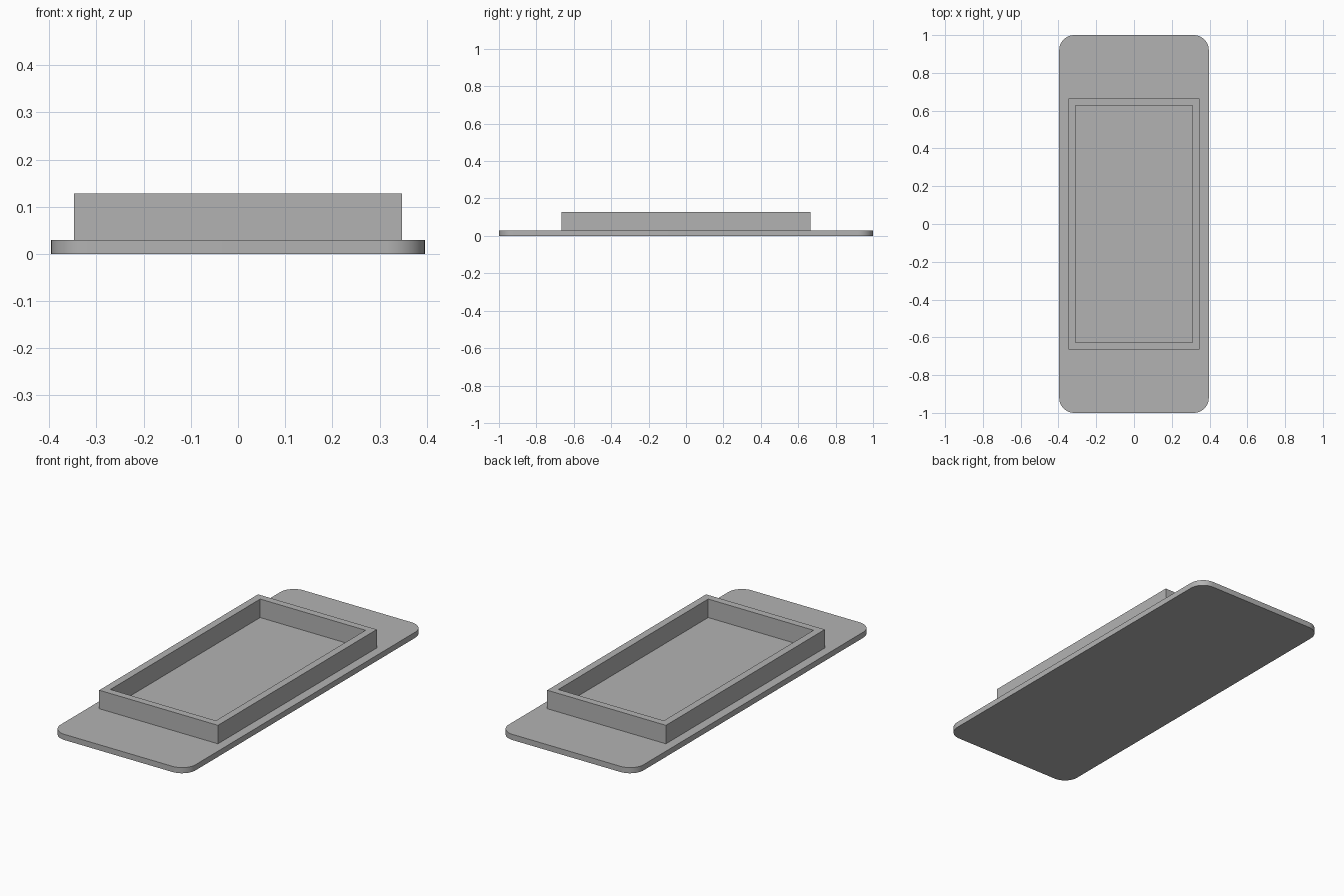
import bpy
import bmesh
import math

cube = bpy.data.objects.get("Cube")
if cube:
    bpy.data.objects.remove(cube, do_unlink=True)

grey = bpy.data.materials.new("plain grey")
grey.use_nodes = True
grey.diffuse_color = (0.45, 0.45, 0.45, 1)
grey.node_tree.nodes["Principled BSDF"].inputs["Base Color"].default_value = grey.diffuse_color

BASE_TOP = 0.03
RIM_TOP = 0.128


def add_object(name, bm):
    bmesh.ops.recalc_face_normals(bm, faces=bm.faces)
    mesh = bpy.data.meshes.new(name)
    bm.to_mesh(mesh)
    bm.free()
    mesh.materials.append(grey)
    obj = bpy.data.objects.new(name, mesh)
    bpy.context.collection.objects.link(obj)
    return obj


def rounded_rectangle(half_x, half_y, radius, steps):
    points = []
    for corner, (sx, sy) in enumerate([(1, 1), (-1, 1), (-1, -1), (1, -1)]):
        for i in range(steps + 1):
            a = math.pi / 2 * (corner + i / steps)
            points.append((sx * (half_x - radius) + radius * math.cos(a),
                           sy * (half_y - radius) + radius * math.sin(a)))
    return points


def rectangle(bm, half_x, half_y, z):
    return [bm.verts.new((sx * half_x, sy * half_y, z))
            for sx, sy in [(1, 1), (-1, 1), (-1, -1), (1, -1)]]


# Flat base plate with rounded corners
bm = bmesh.new()
outline = rounded_rectangle(0.396, 1.0, 0.08, 12)
bottom = bm.faces.new([bm.verts.new((x, y, 0)) for x, y in outline])
extruded = bmesh.ops.extrude_face_region(bm, geom=[bottom], use_keep_orig=True)
top_verts = [v for v in extruded["geom"] if isinstance(v, bmesh.types.BMVert)]
bmesh.ops.translate(bm, verts=top_verts, vec=(0, 0, BASE_TOP))
base = add_object("base_plate", bm)

# Raised rectangular rim, open in the middle
bm = bmesh.new()
loops = [rectangle(bm, 0.348, 0.665, BASE_TOP), rectangle(bm, 0.348, 0.665, RIM_TOP),
         rectangle(bm, 0.309, 0.627, RIM_TOP), rectangle(bm, 0.309, 0.627, BASE_TOP)]
for lower, upper in zip(loops, loops[1:]):
    for i in range(4):
        j = (i + 1) % 4
        bm.faces.new((lower[i], lower[j], upper[j], upper[i]))
add_object("raised_rim", bm)

# Smooth only the rounded plate corners
bpy.ops.object.select_all(action="DESELECT")
base.select_set(True)
bpy.context.view_layer.objects.active = base
bpy.ops.object.shade_smooth_by_angle(angle=math.radians(30))
